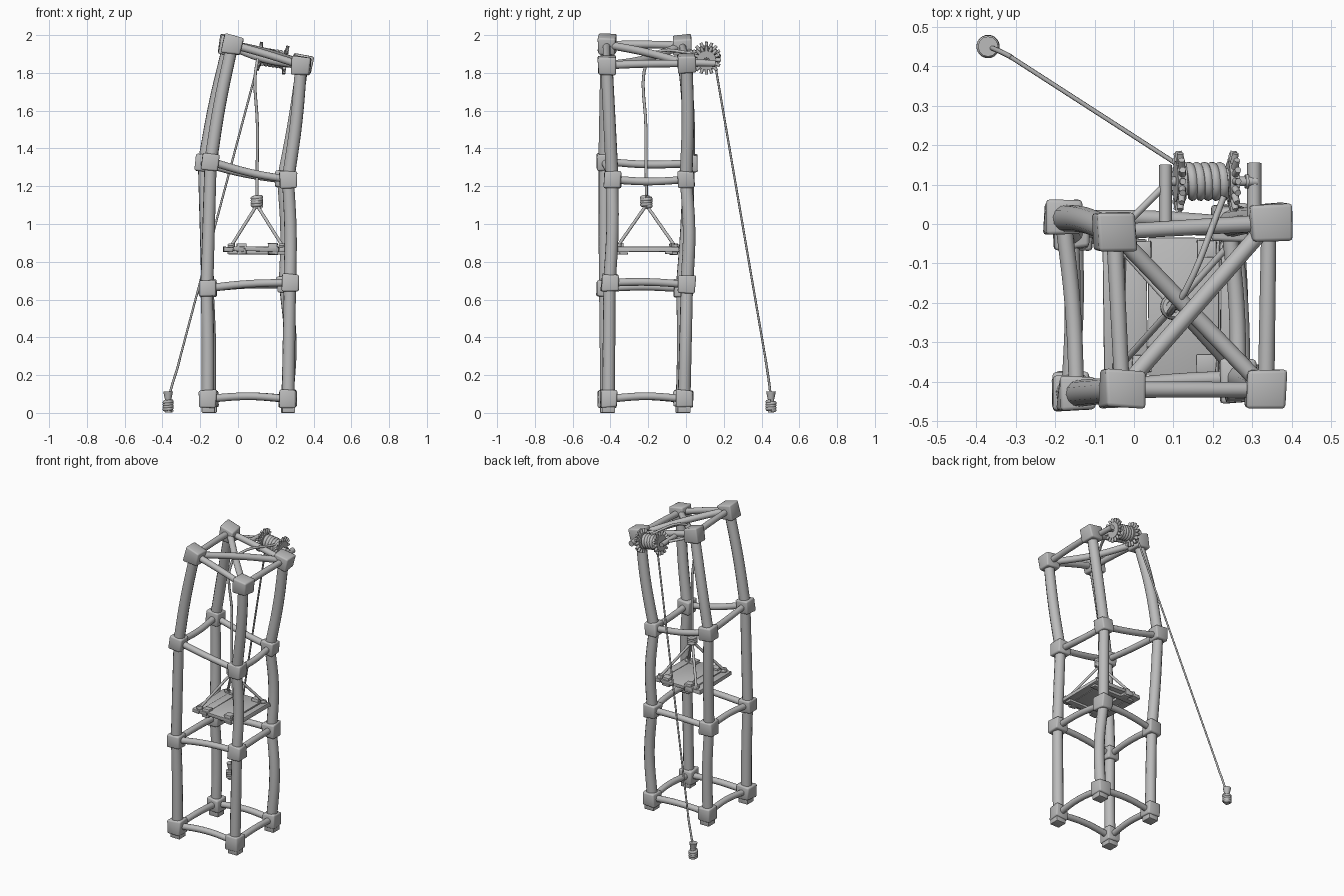
import bpy, bmesh, math, random
from mathutils import Vector, Matrix

random.seed(4)
if "Cube" in bpy.data.objects:
    bpy.data.objects.remove(bpy.data.objects["Cube"], do_unlink=True)

mat = bpy.data.materials.new("weathered grey")
mat.use_nodes = True
grey = (0.5, 0.5, 0.5, 1)
mat.diffuse_color = grey
mat.node_tree.nodes["Principled BSDF"].inputs["Base Color"].default_value = grey


def add(name, mesh, angle=45):
    ob = bpy.data.objects.new(name, mesh)
    bpy.context.collection.objects.link(ob)
    mesh.materials.clear()
    mesh.materials.append(mat)
    bpy.ops.object.select_all(action='DESELECT')
    ob.select_set(True)
    bpy.context.view_layer.objects.active = ob
    bpy.ops.object.shade_smooth_by_angle(angle=math.radians(angle))
    return ob


def tube(name, points, radius, taper=1.0, res=4, steps=6):
    """Round bar or rope along a smooth path."""
    cu = bpy.data.curves.new(name, 'CURVE')
    cu.dimensions = '3D'
    cu.bevel_depth = radius
    cu.bevel_resolution = res
    cu.resolution_u = steps
    cu.use_fill_caps = True
    sp = cu.splines.new('BEZIER')
    sp.bezier_points.add(len(points) - 1)
    for i, (bp, p) in enumerate(zip(sp.bezier_points, points)):
        bp.co = p
        bp.handle_left_type = bp.handle_right_type = 'AUTO'
        bp.radius = 1 + (taper - 1) * i / (len(points) - 1)
    tmp = bpy.data.objects.new(name, cu)
    bpy.context.collection.objects.link(tmp)
    bpy.context.view_layer.update()
    mesh = bpy.data.meshes.new_from_object(tmp.evaluated_get(bpy.context.evaluated_depsgraph_get()))
    bpy.data.objects.remove(tmp, do_unlink=True)
    return add(name, mesh)


def block(name, centre, size, rot=Matrix(), wobble=0.0, bevel=0.005, angle=30):
    """Slightly irregular bevelled box."""
    bm = bmesh.new()
    bmesh.ops.create_cube(bm, size=1)
    for v in bm.verts:
        v.co = Vector(c * s + random.uniform(-wobble, wobble) for c, s in zip(v.co, size))
    bmesh.ops.bevel(bm, geom=bm.edges[:], offset=bevel, segments=2, profile=0.5, affect='EDGES')
    bm.transform(Matrix.Translation(centre) @ rot.to_4x4())
    mesh = bpy.data.meshes.new(name)
    bm.to_mesh(mesh)
    bm.free()
    return add(name, mesh, angle)


def bar(name, a, b, radius, bow=(0, 0, 0), taper=1.0):
    a, b = Vector(a), Vector(b)
    return tube(name, [a, (a + b) / 2 + Vector(bow), b], radius, taper)


def coil(name, centre, radius, thick, axis, length, turns):
    """Rope wound round an axis."""
    rot = Vector((0, 0, 1)).rotation_difference(Vector(axis)).to_matrix()
    n = turns * 8
    pts = []
    for i in range(n + 1):
        a = math.tau * i / 8
        pts.append(Vector(centre) + rot @ Vector((radius * math.cos(a), radius * math.sin(a),
                                                  length * (i / n - 0.5))))
    return tube(name, pts, thick, 1, 2, 3)


# Joint positions of each post, from the ground up
posts = {
    "front_right": [(-.16, -.42, .075), (-.165, -.428, .66), (-.145, -.43, 1.33), (-.03, -.42, 1.95)],
    "front_left": [(.265, -.41, .075), (.275, -.405, .69), (.265, -.39, 1.235), (.335, -.42, 1.84)],
    "back_left": [(.26, -.01, .075), (.25, .005, .68), (.24, 0, 1.235), (.342, .003, 1.85)],
    "back_right": [(-.15, -.02, .075), (-.16, -.02, .66), (-.18, .015, 1.32), (-.05, -.02, 1.945)],
}
bows = {
    "front_right": [(.003, 0, 0), (0, 0, 0), (-.008, 0, 0)],
    "front_left": [(0, 0, 0), (.008, .008, 0), (.008, 0, 0)],
    "back_left": [(.022, 0, 0), (.012, .014, 0), (.006, .008, 0)],
    "back_right": [(.006, .005, 0), (0, .006, 0), (-.008, .012, 0)],
}

# Posts, joint blocks and feet
for name, joints in posts.items():
    for i in range(3):
        bar(name + "_post", joints[i], joints[i + 1], 0.034, bows[name][i], 0.95)
    for i, p in enumerate(joints):
        q, r = Vector(joints[max(i - 1, 0)]), Vector(joints[min(i + 1, 3)])
        rot = Vector((0, 0, 1)).rotation_difference(r - q).to_matrix()
        size = (.1, .095, .095) if i == 3 else (.088, .088, .09)
        block(name + "_joint", p, size, rot, 0.006, 0.009, 60)
    x, y, z = joints[0]
    block(name + "_foot", (x + .003, y, .03), (.07, .07, .06))

# Horizontal beams joining the posts at each level
names = list(posts)
sag = [.013, .008, -.01, .003]
for k in range(4):
    for level in range(4):
        a, b = posts[names[k]][level], posts[names[(k + 1) % 4]][level]
        s = 0 if level == 3 else .007
        side = (0, s) if k % 2 == 0 else (s, 0)
        bar("cross_beam", a, b, 0.021, (*side, sag[level]), 0.92)

# Diagonal braces across the top
top = {n: Vector(p[3]) for n, p in posts.items()}
bar("top_brace", top["front_right"], top["back_left"], 0.021, (0, 0, .008))
bar("top_brace", top["back_right"], top["front_left"], 0.021, (0, 0, -.02))

# Winch arms and strut
bar("winch_arm", (.08, -.01, 1.905), (.08, .15, 1.9), 0.016)
bar("winch_arm", (.305, -.01, 1.855), (.305, .155, 1.85), 0.018)
bar("winch_strut", (-.02, 0, 1.92), (.08, .1, 1.9), 0.009)

# Winch: axle, drum, rope turns and toothed wheels
c = Vector((.183, .108, 1.878))
axis = Vector((1, 0, -.15)).normalized()
bar("winch_axle", c - axis * .11, c + axis * .13, 0.012)
bar("winch_drum", c - axis * .065, c + axis * .065, 0.034)
coil("drum_rope", c, .038, .012, axis, .1, 5)
wheel_rot = Vector((0, 0, 1)).rotation_difference(axis).to_matrix()
for s in (-1, 1):
    hub = c + axis * .067 * s
    bar("wheel_disc", hub - axis * .012, hub + axis * .012, 0.052)
    for i in range(16):
        a = math.tau * i / 16
        out = wheel_rot @ Vector((math.cos(a), math.sin(a), 0))
        bar("wheel_tooth", hub + out * .042, hub + out * .077 + axis * .004 * s, 0.0095, taper=.85)
bar("axle_nut", c + axis * .1, c + axis * .108, 0.018)

# Hoist rope over the brace to the winch, and down to the knot
tube("hoist_rope", [(.228, .07, 1.9), (.13, -.17, 1.905), (.102, -.208, 1.86),
                    (.103, -.212, 1.5), (.1, -.21, 1.14)], .008)
coil("hoist_knot", (.1, -.21, 1.118), .022, .0115, (0, 0, 1), .05, 4)
bar("knot_core", (.1, -.21, 1.08), (.1, -.21, 1.15), .018)

# Lift platform: planks, battens and corner ropes
for x, w in ((-.052, .052), (.006, .055), (.127, .177), (.245, .05)):
    block("platform_plank", (x, -.21, .866), (w, .345, .024), wobble=.004, bevel=.003)
for x in (.02, .185):
    for y in (-.355, -.065):
        block("platform_cleat", (x, y, .868), (.05, .045, .058), wobble=.003, bevel=.003)
for y in (-.33, -.09):
    block("platform_batten", (.1, y, .85), (.31, .04, .02), wobble=.003, bevel=.003)
for x in (-.035, .235):
    for y in (-.36, -.06):
        bar("corner_rope", (.1, -.21, 1.1), (x, y, .885), .0085)
        coil("corner_knot", (x, y, .885), .012, .008, (0, 0, 1), .015, 2)

# Hauling rope, with a knotted and frayed end on the ground
bar("hauling_rope", (.112, .15, 1.87), (-.31, .422, .28), .0058)
tube("hauling_rope_end", [(-.309, .4215, .284), (-.32, .428, .24), (-.345, .44, .16),
                          (-.37, .45, .07)], .0065)
end = Vector((-.37, .45, .037))
coil("end_knot", end, .019, .0105, (0, 0, 1), .05, 4)
bar("end_core", end - Vector((0, 0, .034)), end + Vector((0, 0, .04)), .017)
bar("frayed_end", end + Vector((0, 0, .03)), end + Vector((0, 0, .075)), .016, taper=1.6)
